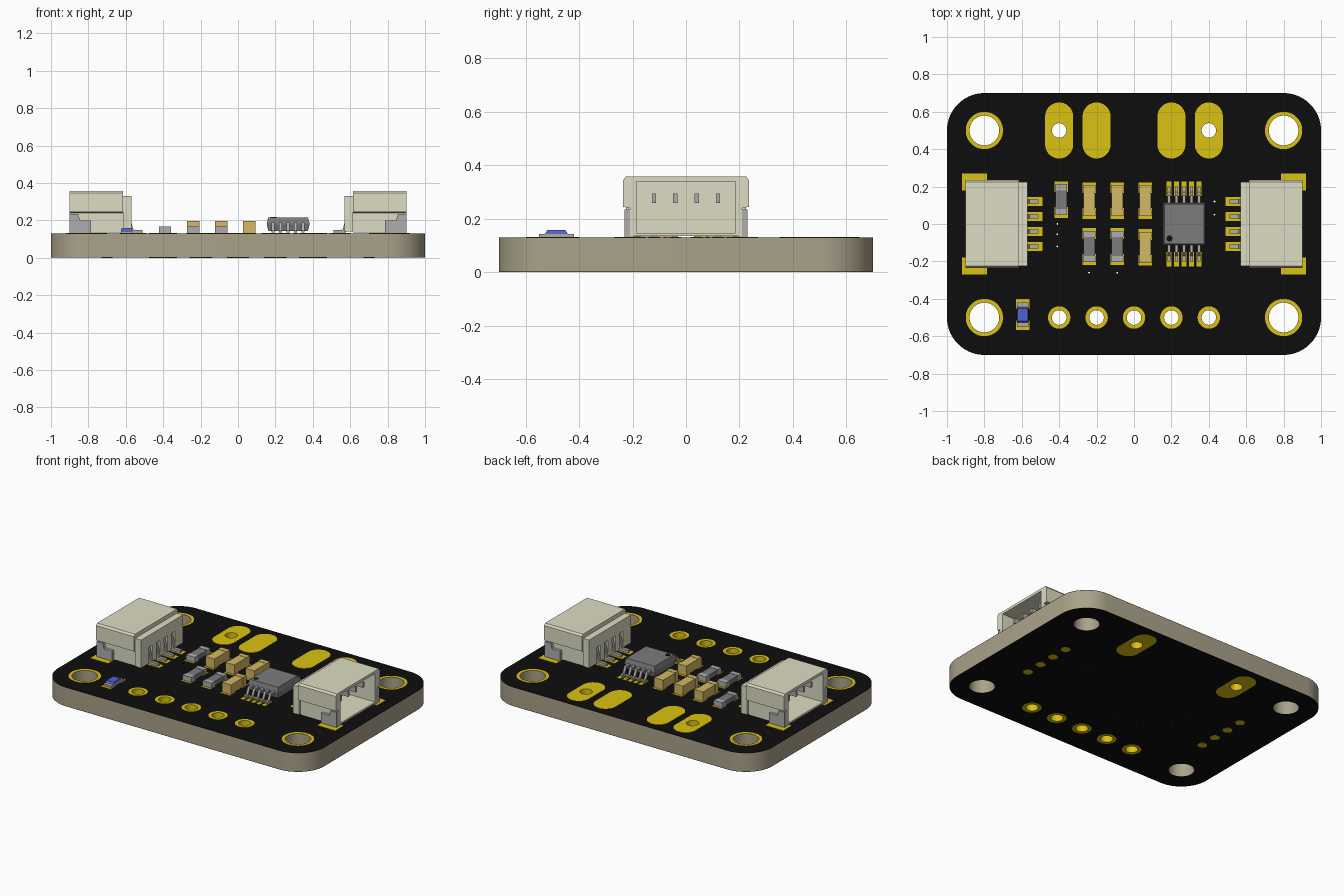
import bpy, bmesh
from math import cos, sin, pi, copysign

if "Cube" in bpy.data.objects:
    bpy.data.objects.remove(bpy.data.objects["Cube"])

MATS = {}
for key, col in dict(black=(.004, .004, .004), board=(.40, .36, .25), gold=(.72, .54, .006),
                     cream=(.72, .72, .55), silver=(.42, .42, .43), grey=(.2, .2, .2),
                     tan=(.66, .48, .13), blue=(.09, .12, .62)).items():
    MATS[key] = bpy.data.materials.new(key)
    MATS[key].diffuse_color = (*col, 1)


def oval(x, y, r, n=32, dx=0, dy=0):
    """Circle, slot or rounded rectangle outline."""
    pts = []
    for i in range(n):
        a = 2 * pi * (i + .5) / n
        pts.append((x + r * cos(a) + copysign(dx, cos(a)), y + r * sin(a) + copysign(dy, sin(a))))
    return pts


def rect(u0, u1, v0, v1):
    return [(u0, v0), (u1, v0), (u1, v1), (u0, v1)]


def solid(name, loops, a0, a1, mat, axis='z'):
    """Extrude flat outlines (nested ones become holes) from a0 to a1 along an axis."""
    cu = bpy.data.curves.new(name, 'CURVE')
    cu.dimensions, cu.fill_mode = '2D', 'BOTH'
    cu.extrude = abs(a1 - a0) / 2
    for loop in loops:
        sp = cu.splines.new('POLY')
        sp.points.add(len(loop) - 1)
        for p, (u, v) in zip(sp.points, loop):
            p.co = (u, v, 0, 1)
        sp.use_cyclic_u = True
    ob = bpy.data.objects.new(name, cu)
    bpy.context.collection.objects.link(ob)
    bpy.ops.object.select_all(action='DESELECT')
    ob.select_set(True)
    bpy.context.view_layer.objects.active = ob
    bpy.ops.object.convert(target='MESH')
    ob = bpy.context.object
    bm = bmesh.new()
    bm.from_mesh(ob.data)
    bmesh.ops.remove_doubles(bm, verts=bm.verts, dist=1e-5)
    for v in bm.verts:
        a, b, c = v.co
        c += (a0 + a1) / 2
        v.co = {'z': (a, b, c), 'x': (c, a, b), 'y': (a, c, b)}[axis]
    bmesh.ops.recalc_face_normals(bm, faces=bm.faces)
    bm.to_mesh(ob.data)
    bm.free()
    ob.data.materials.clear()
    ob.data.materials.append(MATS[mat])
    bpy.ops.object.shade_smooth_by_angle(angle=.5)
    return ob


def loft(name, cx, cy, rings, mat):
    """Stack of centred rectangles (half x, half y, z) joined into a block."""
    bm = bmesh.new()
    vs = [[bm.verts.new((cx + i * hx, cy + j * hy, z)) for i, j in ((-1, -1), (1, -1), (1, 1), (-1, 1))]
          for hx, hy, z in rings]
    for lo, hi in zip(vs, vs[1:]):
        for k in range(4):
            bm.faces.new((lo[k], lo[k - 3], hi[k - 3], hi[k]))
    bm.faces.new(vs[0][::-1])
    bm.faces.new(vs[-1])
    me = bpy.data.meshes.new(name)
    bm.to_mesh(me)
    bm.free()
    me.materials.append(MATS[mat])
    bpy.context.collection.objects.link(bpy.data.objects.new(name, me))


def box(name, x0, x1, y0, y1, z0, z1, mat):
    hx, hy = abs(x1 - x0) / 2, abs(y1 - y0) / 2
    loft(name, (x0 + x1) / 2, (y0 + y1) / 2, [(hx, hy, z0), (hx, hy, z1)], mat)


# circuit board with its black top and bottom coats
TOP = .13
mounts = [(x, y) for x in (-.8, .8) for y in (-.5, .5)]
pins = [(x / 5, -.5) for x in range(-2, 3)]
slots = [(-.4, .5), (.4, .5)]
vias = [(-.41, .0), (-.41, -.055), (-.41, -.12), (-.24, -.26), (-.09, -.26), (.43, .12), (.43, .05)]
outline = [oval(0, 0, .2, 64, .8, .5)]
outline += [oval(x, y, .08) for x, y in mounts] + [oval(x, y, .04, 24) for x, y in pins + slots]
outline += [oval(x, y, .005, 8) for x, y in vias]
solid('board_core', outline, .003, TOP - .002, 'board')
solid('top_coat', outline, TOP - .002, TOP, 'black')
solid('bottom_coat', outline, .001, .003, 'black')

# plated holes and pads
rings = [o for x, y in pins for o in (oval(x, y, .06), oval(x, y, .039, 24))]
slot_pads = [o for x, y in slots for o in (oval(x, y, .075, 32, 0, .075), oval(x, y, .039, 24))]
mount_rings = [o for x, y in mounts for o in (oval(x, y, .1), oval(x, y, .0795))]
plain_slots = [oval(x, .5, .075, 32, 0, .075) for x in (-.2, .2)]
solid('top_hole_pads', rings + slot_pads + mount_rings + plain_slots, TOP - .001, TOP + .0015, 'gold')
test_pads = [oval(s * .7, y, .03, 20) for s in (-1, 1) for y in (-.18, -.06, .06, .18)]
solid('bottom_pads', rings + slot_pads + test_pads, 0, .002, 'gold')
solid('hole_barrels', [oval(x, y, r, 24) for x, y in pins + slots for r in (.043, .039)],
      .001, TOP, 'gold')

# small passives: x, y, kind
parts = [(-.39, .13, 'resistor'), (-.24, .125, 'capacitor'), (-.09, .125, 'capacitor'),
         (.06, .125, 'capacitor'), (-.24, -.12, 'resistor'), (-.09, -.12, 'resistor'),
         (.06, -.125, 'capacitor')]
pads = []
for x, y, kind in parts:
    cap = kind == 'capacitor'
    h = .197 if cap else .166
    box(kind + '_body', x - .031, x + .031, y - .055, y + .055, TOP + .003, h - .002,
        'tan' if cap else 'grey')
    for s in (-1, 1):
        box(kind + '_end', x - .033, x + .033, y + s * .05, y + s * .083, TOP, h,
            'tan' if cap else 'silver')
        pads.append(rect(x - .036, x + .036, *sorted((y + s * .04, y + s * .098))))

# indicator light
LX, LY = -.595, -.485
box('light_base', LX - .031, LX + .031, LY - .065, LY + .065, TOP, TOP + .014, 'silver')
loft('light_lens', LX, LY, [(.031, .042, TOP + .014), (.027, .034, .158)], 'blue')
pads += [rect(LX - .036, LX + .036, LY - .083, LY - .03), rect(LX - .036, LX + .036, LY + .03, LY + .083)]

# main chip with gull-wing legs
CX = .268
loft('chip_body', CX, 0, [(.105, .105, .142), (.114, .114, .178), (.114, .114, .186), (.106, .106, .216)], 'grey')
solid('chip_marker', [oval(.19, -.077, .016, 20)], .215, .2175, 'black')
for s in (-1, 1):
    leg = [(s * a, z) for a, z in ((.10, .174), (.145, .174), (.165, .134), (.2, .134),
                                   (.2, .146), (.172, .146), (.152, .188), (.10, .188))]
    for i in range(-2, 3):
        x = CX + i * .04
        solid('chip_leg', [leg], x - .008, x + .008, 'silver', 'x')
        pads.append(rect(x - .013, x + .013, *sorted((s * .15, s * .226))))

# two cable sockets, mirrored left and right
half = [(.21, .135), (.21, .24), (.235, .245), (.235, .345), (.225, .358)]
shell = half + [(-y, z) for y, z in reversed(half)]
lead_ys = (-.12, -.04, .04, .12)
for s in (-1, 1):
    solid('socket_shell', [shell, rect(-.185, .185, .147, .34)], s * .9, s * .68, 'cream', 'x')
    solid('socket_back', [shell], s * .68, s * .615, 'cream', 'x')
    box('socket_step', s * .615, s * .57, -.225, .225, .25, .33, 'cream')
    for y0, y1 in ((-.225, -.14), (-.10, -.06), (-.02, .02), (.06, .10), (.14, .225)):
        box('socket_rib', s * .615, s * .57, y0, y1, .14, .25, 'cream')
    lead = [(s * x, z) for x, z in ((.62, .25), (.585, .25), (.56, .15), (.51, .148),
                                    (.51, .132), (.575, .132), (.60, .21), (.62, .21))]
    for y in lead_ys:
        solid('socket_lead', [lead], y - .01, y + .01, 'silver', 'y')
        box('socket_contact', s * .86, s * .67, y - .008, y + .008, .26, .295, 'silver')
        pads.append(rect(*sorted((s * .49, s * .6)), y - .024, y + .024))
    tab = [(s * x, z) for x, z in ((.9, .13), (.785, .13), (.785, .2), (.845, .2), (.855, .235), (.9, .235))]
    for t in (-1, 1):
        solid('socket_tab', [tab], t * .195, t * .23, 'silver', 'y')
        pads.append(rect(*sorted((s * .785, s * .92)), *sorted((t * .18, t * .27))))

solid('solder_pads', pads, TOP - .001, TOP + .002, 'gold')

for m in bpy.data.materials:
    if m.users and not m.is_grease_pencil:
        m.use_nodes = True
        m.node_tree.nodes["Principled BSDF"].inputs["Base Color"].default_value = m.diffuse_color
